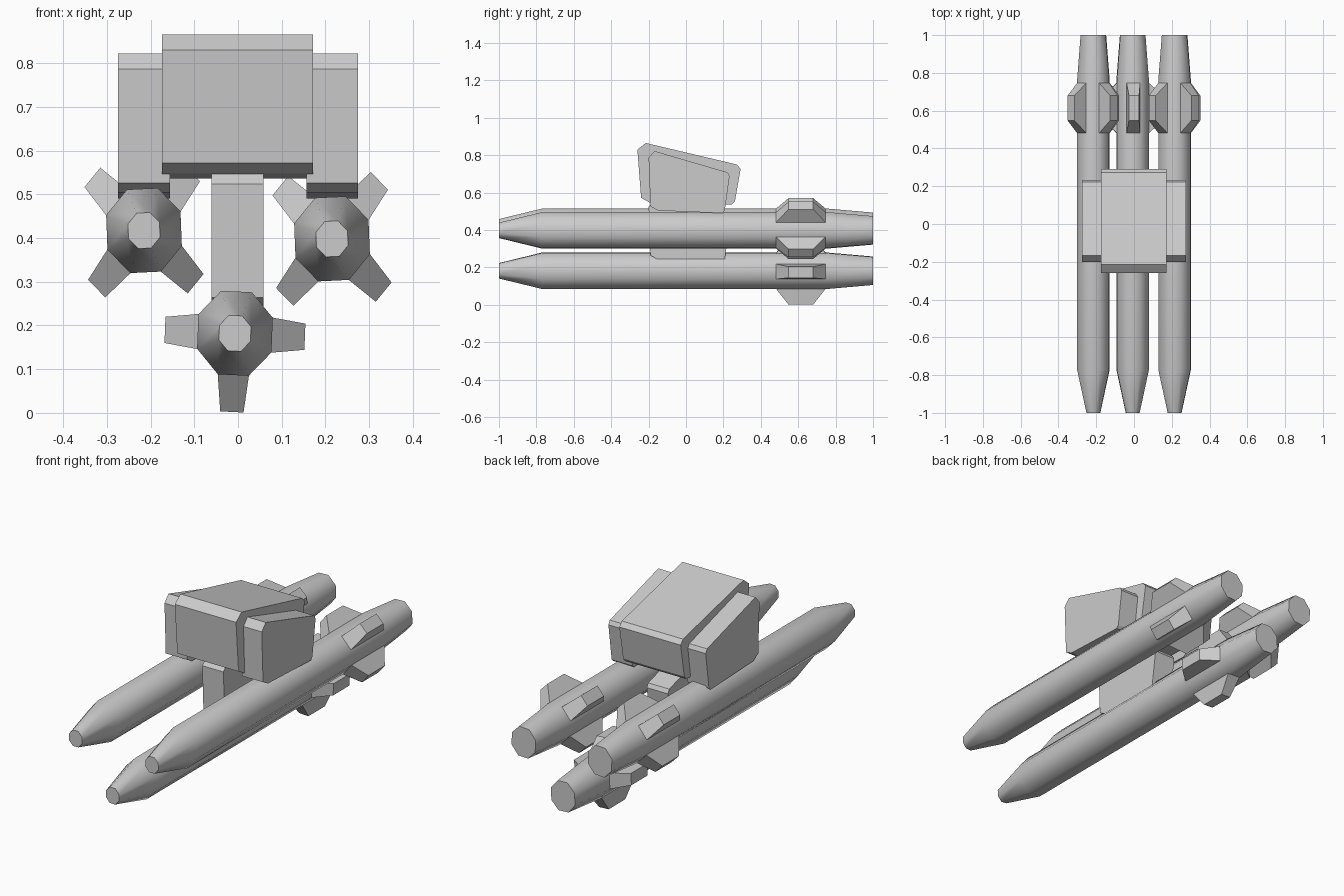
import bpy, bmesh
from math import sin, cos, radians

if "Cube" in bpy.data.objects:
    bpy.data.objects.remove(bpy.data.objects["Cube"])


def make(name, rings, smooth=False):
    """Skin a list of equal-length vertex rings and cap both ends."""
    bm = bmesh.new()
    loops = [[bm.verts.new(p) for p in ring] for ring in rings]
    n = len(loops[0])
    for a, b in zip(loops, loops[1:]):
        for i in range(n):
            j = (i + 1) % n
            bm.faces.new((a[i], a[j], b[j], b[i]))
    bm.faces.new(loops[0])
    bm.faces.new(loops[-1])
    bmesh.ops.recalc_face_normals(bm, faces=bm.faces)
    mesh = bpy.data.meshes.new(name)
    bm.to_mesh(mesh)
    bm.free()
    obj = bpy.data.objects.new(name, mesh)
    bpy.context.collection.objects.link(obj)
    if smooth:
        bpy.ops.object.select_all(action='DESELECT')
        obj.select_set(True)
        bpy.context.view_layer.objects.active = obj
        bpy.ops.object.shade_smooth_by_angle(angle=radians(50))
    return obj


def block(name, profile, x0, x1, dz=0.0):
    """Extrude a side profile (y, z) across x."""
    return make(name, [[(x, y, z + dz) for y, z in profile] for x in (x0, x1)])


SQUASH = 0.89  # rockets are slightly narrower than tall


def rocket(name, cx, cz, turn, fin_start):
    # Eight-sided tube with tapered nose and tail
    rings = []
    for y, r in ((-1, .044), (-.77, .1035), (.757, .1035), (1, .081)):
        angles = [radians(22.5 + turn + 45 * i) for i in range(8)]
        rings.append([(cx + SQUASH * r * cos(a), y, cz + r * sin(a)) for a in angles])
    make(name + "_tube", rings, smooth=True)

    # Four tapered fins on the flat sides
    for k in range(4):
        a = radians(fin_start + turn + 90 * k)
        rings = []
        for r, w, y0, y1 in ((.088, .041, .476, .752), (.18, .030, .548, .68)):
            ring = []
            for y, t in ((y0, -w), (y1, -w), (y1, w), (y0, w)):
                u = r * cos(a) - t * sin(a)
                v = r * sin(a) + t * cos(a)
                ring.append((cx + SQUASH * u, y, cz + v))
            rings.append(ring)
        make(f"{name}_fin_{k + 1}", rings)


rocket("left_rocket", -.215, .417, 2.5, 45)
rocket("right_rocket", .215, .398, 2.5, 45)
rocket("lower_rocket", -.007, .182, -2.5, 0)

# Central mounting body
body = [(-.26, .83), (-.215, .865), (.272, .75), (.292, .727),
        (.262, .555), (.245, .536), (-.195, .547), (-.24, .572)]
block("mount_body", body, -.174, .171)

# Three pylons sharing one profile
pylon = [(-.2, .786), (-.168, .822), (.222, .708), (.233, .688),
         (.207, .503), (.195, .490), (-.15, .504), (-.19, .526)]
block("left_pylon", pylon, -.274, -.155)
block("right_pylon", pylon, .157, .274)
block("lower_pylon", pylon, -.061, .058, dz=-.262)
